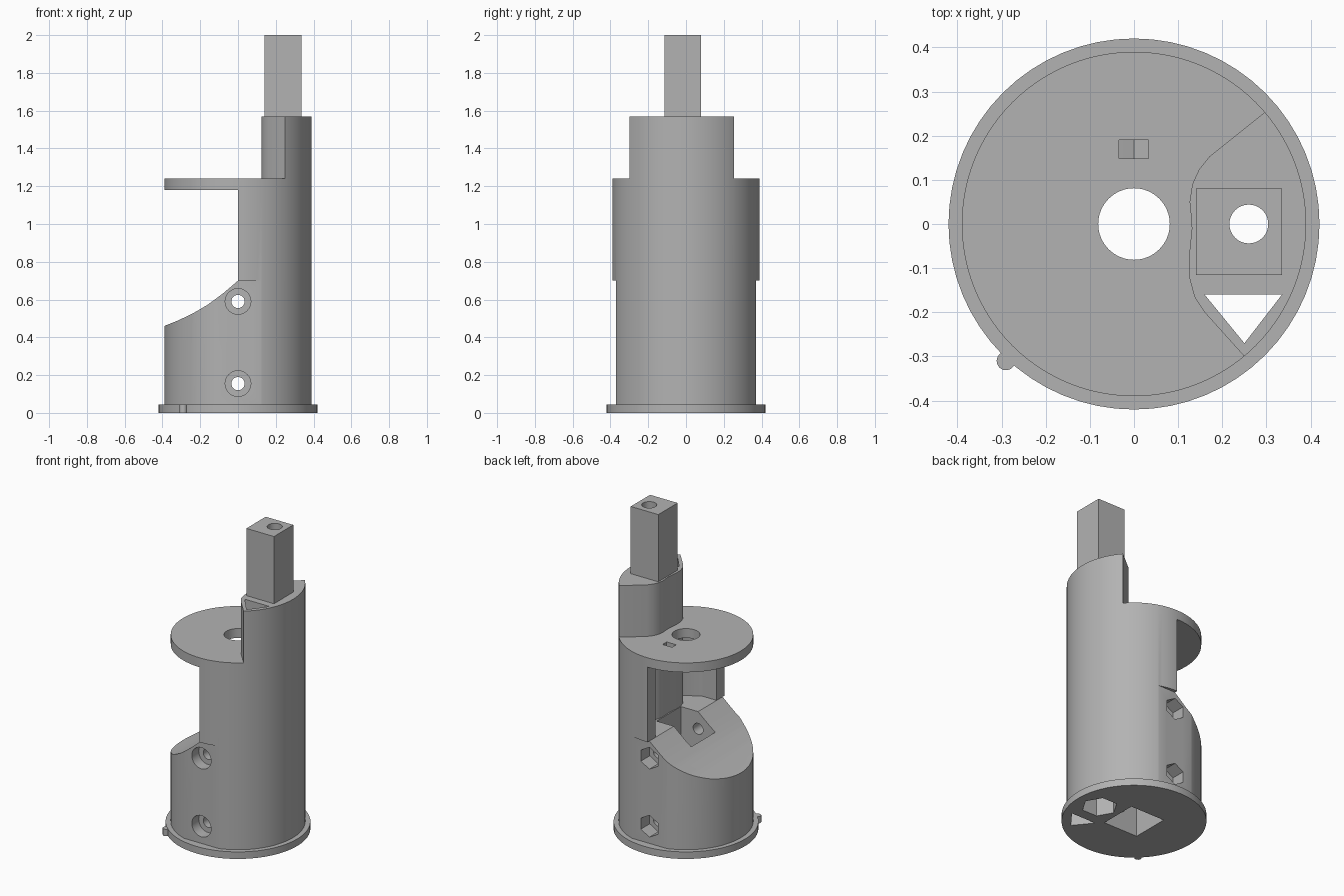
import bpy, bmesh
from math import cos, sin, pi, radians

cube = bpy.data.objects.get("Cube")
if cube:
    bpy.data.objects.remove(cube, do_unlink=True)

grey = bpy.data.materials.new("plain_grey")
grey.use_nodes = True
grey.diffuse_color = (0.45, 0.45, 0.45, 1)
grey.node_tree.nodes["Principled BSDF"].inputs["Base Color"].default_value = (0.45, 0.45, 0.45, 1)


def prism(name, outline, low, high, axis="z"):
    """Extrude a 2D outline: (x, y) along z, or (x, z) along y."""
    def place(p, h):
        return (p[0], p[1], h) if axis == "z" else (p[0], h, p[1])
    bm = bmesh.new()
    bottom = [bm.verts.new(place(p, low)) for p in outline]
    top = [bm.verts.new(place(p, high)) for p in outline]
    bm.faces.new(bottom)
    bm.faces.new(top)
    n = len(outline)
    for i in range(n):
        j = (i + 1) % n
        bm.faces.new((bottom[i], bottom[j], top[j], top[i]))
    bmesh.ops.recalc_face_normals(bm, faces=bm.faces)
    mesh = bpy.data.meshes.new(name)
    bm.to_mesh(mesh)
    bm.free()
    mesh.materials.append(grey)
    obj = bpy.data.objects.new(name, mesh)
    bpy.context.collection.objects.link(obj)
    return obj


def circle(u, v, r, n=64, turn=0):
    return [(u + r * cos(turn + 2 * pi * i / n), v + r * sin(turn + 2 * pi * i / n)) for i in range(n)]


def rect(u0, u1, v0, v1):
    return [(u0, v0), (u1, v0), (u1, v1), (u0, v1)]


def combine(target, other, operation="DIFFERENCE"):
    bpy.ops.object.select_all(action="DESELECT")
    bpy.context.view_layer.objects.active = target
    target.select_set(True)
    mod = target.modifiers.new("combine", "BOOLEAN")
    mod.operation = operation
    mod.solver = "EXACT"
    mod.object = other
    bpy.ops.object.modifier_apply(modifier=mod.name)
    bpy.data.objects.remove(other, do_unlink=True)


# Outline of the column, running well past the outer wall
COLUMN = [(.56, .465), (.17, .152), (.147, .123), (.132, .09), (.126, .05), (.129, .02),
          (.131, -.01), (.128, -.04), (.124, -.08), (.125, -.12), (.137, -.165), (.16, -.2),
          (.43, -.5), (.7, -.5), (.7, .465)]


def column(low, high):
    return prism("column_helper", COLUMN, low, high)


body = prism("holder_body", circle(0, 0, .39, 96), 0, 1.57)

# Remove all but the column above the round shelf
upper = prism("upper_cutter", rect(-.6, .6, -.6, .6), 1.24, 1.7)
combine(upper, column(1.1, 1.8))
combine(body, upper)

# Open side with the concave ramp under the shelf
ramp = [(-.5, .42), (-.39, .46), (-.32, .488), (-.24, .526), (-.16, .573), (-.08, .632),
        (0, .7), (0, 1.18), (-.5, 1.18)]
combine(body, prism("ramp_cutter", ramp, -.6, .6, "y"))

# Chamber between the side walls, leaving the column standing
half = [(-.05, .31), (.1, .31), (.19, .26), (.27, .15)]
chamber = prism("chamber_cutter", half + [(x, -y) for x, y in reversed(half)], .7, 1.18)
combine(chamber, column(.5, 1.4))
combine(body, chamber)

# Flats on the front and back of the lower body
for side in (-1, 1):
    y0, y1 = sorted((side * .37, side * .6))
    combine(body, prism("flat_cutter", rect(-.6, .6, y0, y1), -.1, .7))

# Base flange, index bump and square post
combine(body, prism("flange", circle(0, 0, .42), 0, .045), "UNION")
combine(body, prism("bump", circle(-.29, -.31, .021, 24), 0, .044), "UNION")
combine(body, prism("post", rect(.14, .335, -.115, .08), 1.4, 2), "UNION")

# Vertical openings: shelf hole, slot, shaft, wire duct, post bore, nut pocket
openings = [
    (circle(0, 0, .081), 1.1, 1.3),
    (rect(-.034, .033, .148, .19), 1.1, 1.3),
    (rect(-.122, .122, -.122, .122), -.1, .76),
    ([(.16, -.16), (.335, -.16), (.25, -.27)], -.1, 1.7),
    (circle(.26, 0, .044, 32), -.1, 2.1),
    (circle(.26, 0, .105, 6), -.1, .15),
]
for outline, low, high in openings:
    combine(body, prism("opening_cutter", outline, low, high))

# Cross screws: bore, round recess in front, hexagonal recess behind
for z in (.155, .59):
    combine(body, prism("bore_cutter", circle(0, z, .035, 32), -.5, .5, "y"))
    combine(body, prism("head_cutter", circle(0, z, .068, 32), -.5, -.3, "y"))
    combine(body, prism("nut_cutter", circle(0, z, .07, 6, pi / 6), .28, .5, "y"))

bpy.ops.object.select_all(action="DESELECT")
body.select_set(True)
bpy.context.view_layer.objects.active = body
bpy.ops.object.shade_smooth_by_angle(angle=radians(25))
